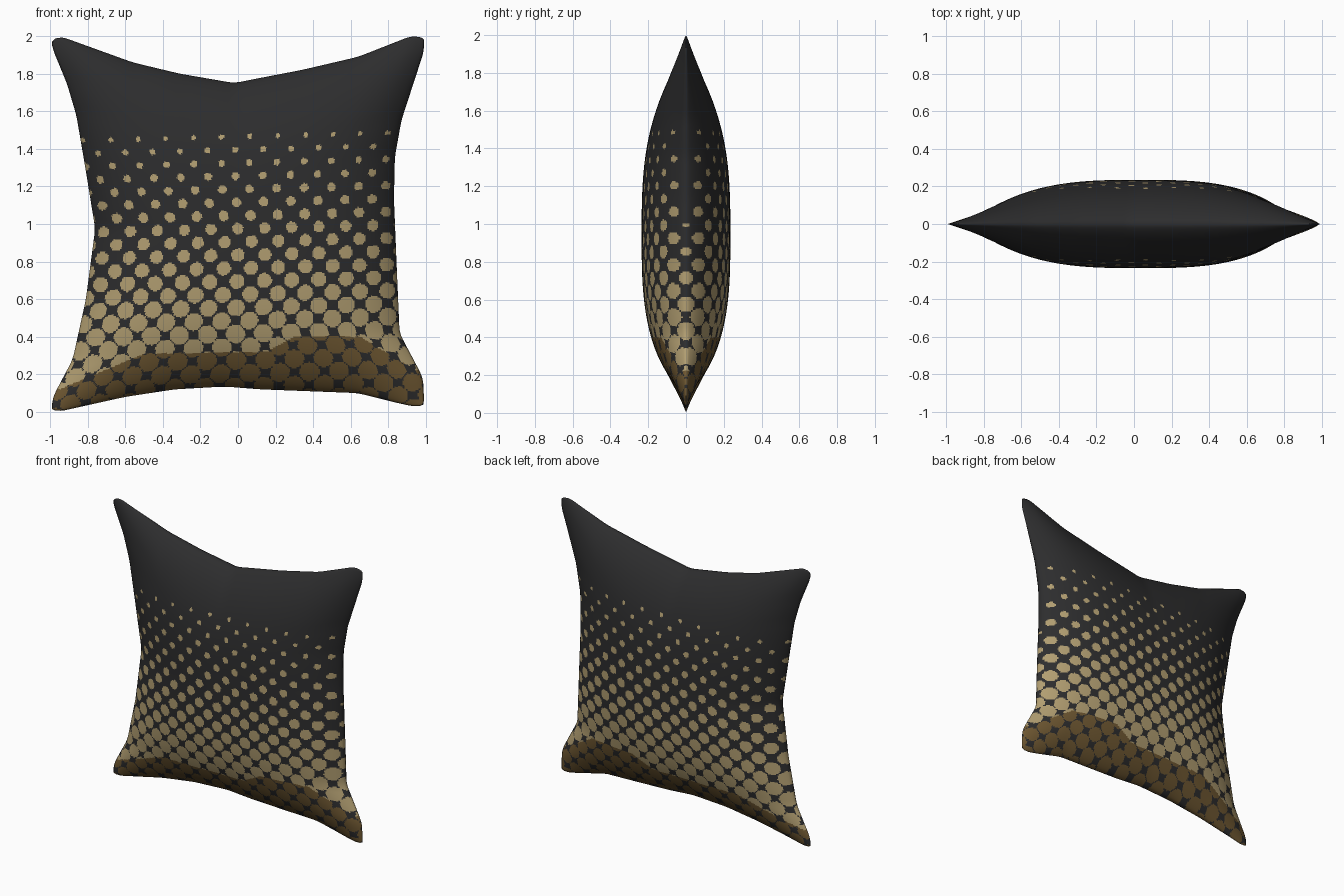
import bpy, math

if "Cube" in bpy.data.objects:
    bpy.data.objects.remove(bpy.data.objects["Cube"])

N = 230  # grid resolution of one pillow side


def material(name, rgb):
    m = bpy.data.materials.new(name)
    m.diffuse_color = (*rgb, 1.0)
    m.use_nodes = True
    m.node_tree.nodes["Principled BSDF"].inputs["Base Color"].default_value = m.diffuse_color
    return m


def lerp(a, b, t):
    return a + (b - a) * t


def sample(points, q):
    """Piecewise linear lookup, clamped at both ends."""
    if q <= points[0][0]:
        return points[0][1]
    for (a, fa), (b, fb) in zip(points, points[1:]):
        if q <= b:
            return lerp(fa, fb, (q - a) / (b - a))
    return points[-1][1]


def edge(points, lo, hi):
    """Edge curve sampled on the grid and slightly softened."""
    raw = [sample(points, lerp(lo, hi, i / N)) for i in range(N + 1)]
    out = []
    for i in range(N + 1):
        r = min(4, i, N - i)
        out.append(sum(raw[i - r:i + r + 1]) / (2 * r + 1))
    return out


# Outline of the pillow: top and bottom as z(x), left and right as x(z)
top = edge([(-.99, 1.97), (-.96, 2.0), (-.92, 1.99), (-.56, 1.86), (-.31, 1.80), (-.02, 1.75),
            (.08, 1.77), (.34, 1.82), (.64, 1.89), (.92, 2.0), (.97, 2.0), (.99, 1.98)], -.99, .99)
bottom = edge([(-.99, .015), (-.96, 0), (-.6, .08), (-.335, .12), (-.07, .135), (.12, .12),
               (.64, .10), (.86, .045), (.96, .025), (.99, .04)], -.99, .99)
left = edge([(0, -.99), (.06, -.99), (.10, -.975), (.28, -.88), (.6, -.81), (.98, -.76), (1.29, -.81),
             (1.585, -.86), (1.755, -.91), (1.95, -.99), (1.98, -.99)], .015, 1.98)
right = edge([(0, .985), (.06, .99), (.17, .985), (.24, .95), (.41, .86), (.76, .845), (1.13, .83),
              (1.355, .835), (1.55, .87), (1.92, .99), (1.98, .99)], .03, 1.98)


def puff(s):
    """Plump cross-section: zero at the seam, one in the middle."""
    return max(0.0, 1 - abs(1 - 2 * s) ** 3) ** 0.7


def dot_colour(x, z, u):
    """0 = cloth, 1 = gold dot, 2 = dark gold dot of the halftone print."""
    xp = lerp(x, lerp(-.80, .84, u), 0.5)      # columns fan out a little at the corners
    zp = z - .025 * x
    k0 = round((1.465 - zp) / .07)
    for k in (k0 - 1, k0, k0 + 1):
        if k < 0:
            continue
        zc = 1.465 - .07 * k
        off = .065 + .0725 * (k % 2)
        xc = off + .145 * round((xp - off) / .145)
        r = min(.049, .013 + .035 * (1.465 - zc))
        if (xp - xc) ** 2 + (zp - zc) ** 2 < r * r:
            limit = sample([(-.95, .12), (-.5, .31), (.15, .32), (.3, .40), (.65, .40), (.95, .22)], x)
            return 2 if z < limit else 1
    return 0


# Front half of the pillow as a fine grid
puffs = [puff(i / N) for i in range(N + 1)]
verts = []
for j in range(N + 1):
    for i in range(N + 1):
        u, v = i / N, j / N
        verts.append((lerp(left[j], right[j], u), -.235 * puffs[i] * puffs[j], lerp(bottom[i], top[i], v)))
faces = []
for j in range(N):
    for i in range(N):
        a = j * (N + 1) + i
        faces.append((a, a + 1, a + N + 2, a + N + 1))

mesh = bpy.data.meshes.new("pillow")
mesh.from_pydata(verts, [], faces)
for m in (material("black cloth", (.026, .026, .027)),
          material("gold print", (.44, .34, .165)),
          material("dark gold print", (.16, .098, .032))):
    mesh.materials.append(m)

# Printed dots: colour chosen by face position
index = []
for n, f in enumerate(faces):
    x = (verts[f[0]][0] + verts[f[2]][0]) / 2
    z = (verts[f[0]][2] + verts[f[2]][2]) / 2
    index.append(dot_colour(x, z, (n % N + .5) / N))
mesh.polygons.foreach_set("material_index", index)
mesh.polygons.foreach_set("use_smooth", [True] * len(faces))
mesh.update()

pillow = bpy.data.objects.new("pillow", mesh)
bpy.context.collection.objects.link(pillow)

# Back half, joined along the seam
mirror = pillow.modifiers.new("back half", 'MIRROR')
mirror.use_axis = (False, True, False)
mirror.use_mirror_merge = True
mirror.merge_threshold = 0.0005
